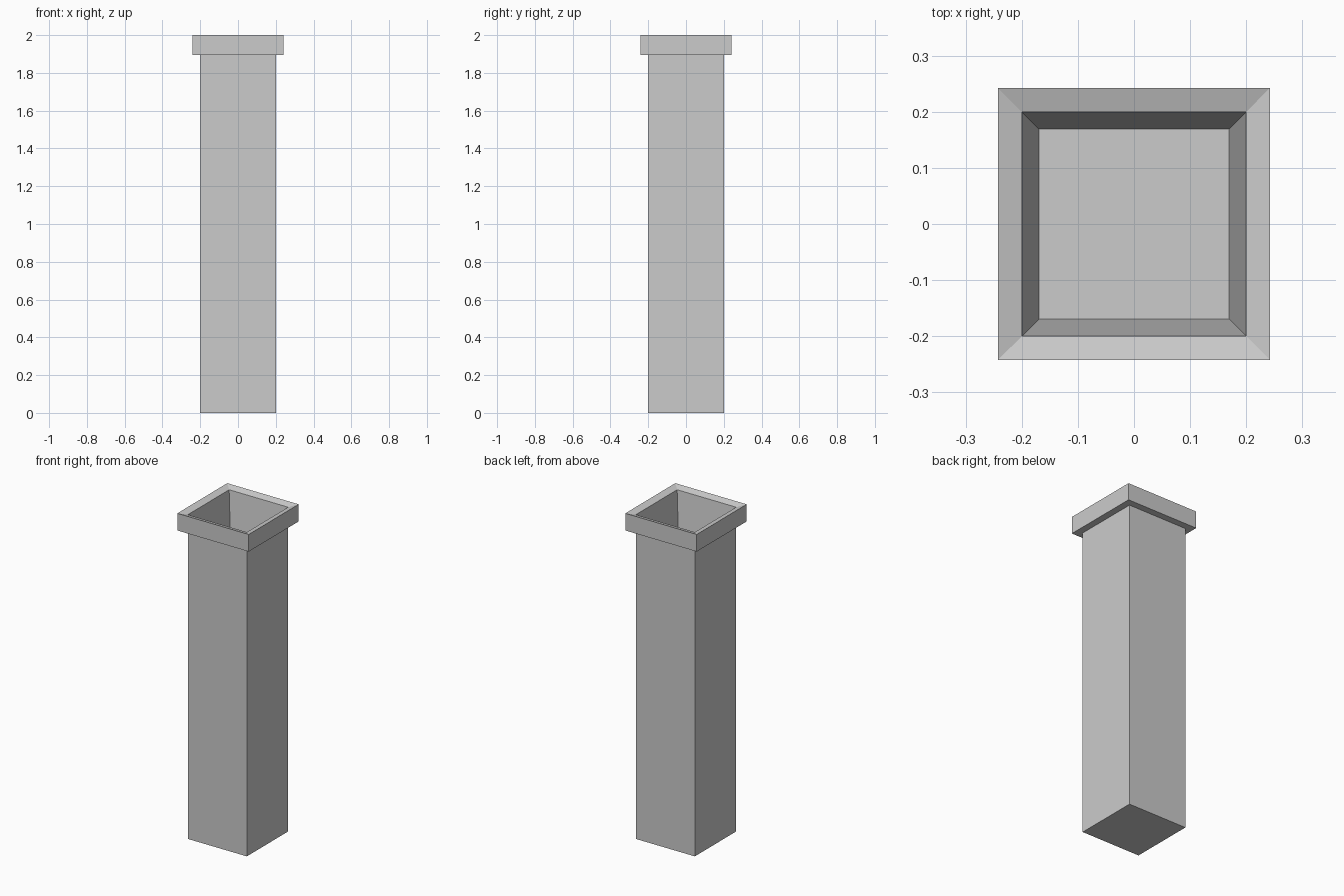
import bpy
import bmesh

if "Cube" in bpy.data.objects:
    bpy.data.objects.remove(bpy.data.objects["Cube"])


def square_ring(bm, half, z):
    pts = [(-half, -half), (half, -half), (half, half), (-half, half)]
    return [bm.verts.new((x, y, z)) for x, y in pts]


# Square profile (half width, height): shaft, collar, sloped rim, tapered flue
PROFILE = [
    (0.20, 0.0),
    (0.20, 1.895),
    (0.242, 1.895),
    (0.242, 2.0),
    (0.20, 1.987),
    (0.169, 1.70),
]

bm = bmesh.new()
rings = [square_ring(bm, half, z) for half, z in PROFILE]
for low, high in zip(rings, rings[1:]):
    for i in range(4):
        j = (i + 1) % 4
        bm.faces.new((low[i], low[j], high[j], high[i]))

# Underside and flue floor
bm.faces.new(rings[0][::-1])
bm.faces.new(rings[-1])
bmesh.ops.recalc_face_normals(bm, faces=bm.faces[:])

mesh = bpy.data.meshes.new("chimney")
bm.to_mesh(mesh)
bm.free()
chimney = bpy.data.objects.new("chimney", mesh)
bpy.context.collection.objects.link(chimney)
